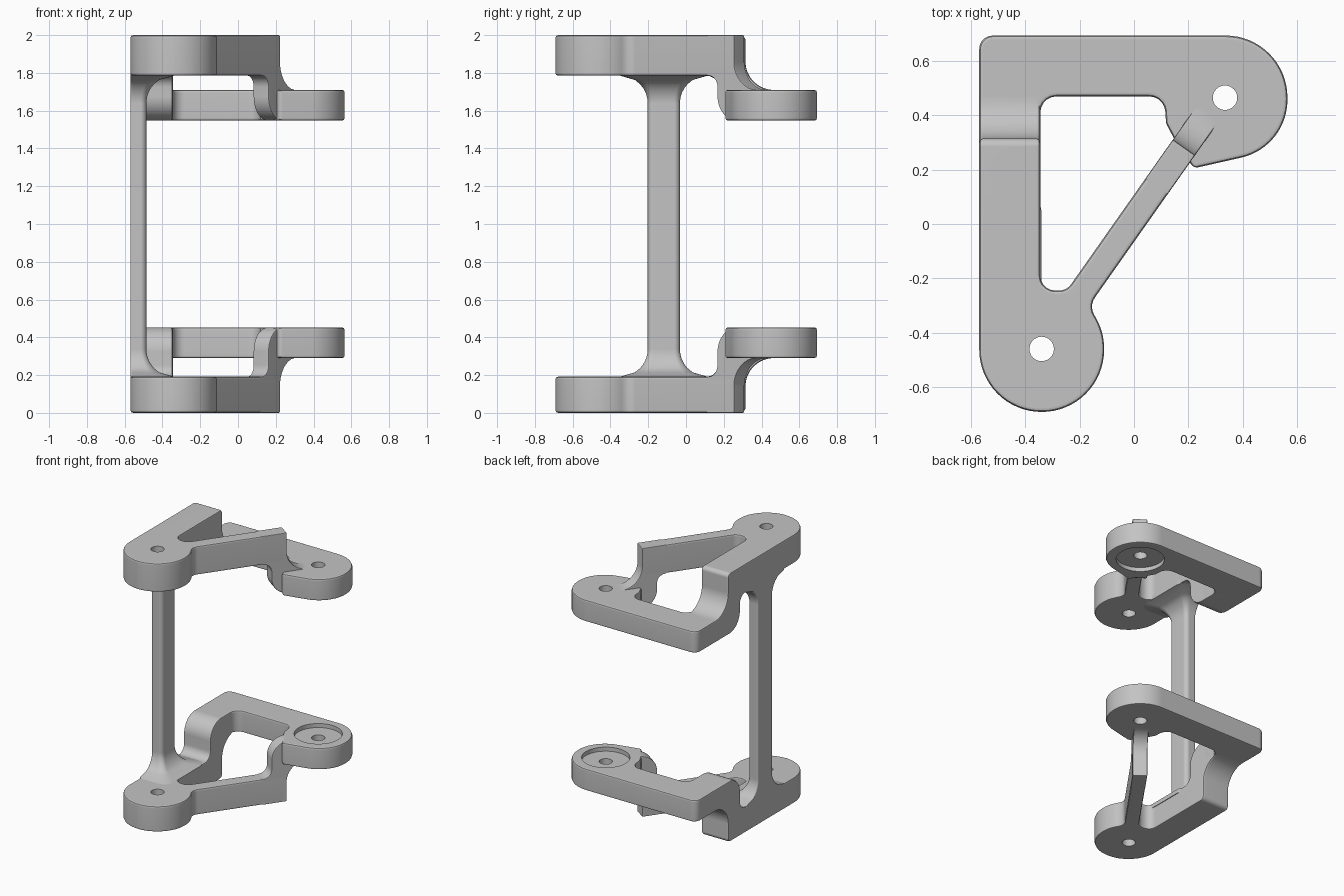
import bpy, bmesh, math
from mathutils import Vector, Matrix

if "Cube" in bpy.data.objects:
    bpy.data.objects.remove(bpy.data.objects["Cube"])

GREY = (0.55, 0.55, 0.55, 1)
mat = bpy.data.materials.new("plain_grey")
mat.use_nodes = True
mat.diffuse_color = GREY
mat.node_tree.nodes["Principled BSDF"].inputs["Base Color"].default_value = GREY

# Heights of a bracket; the lower one is flipped about z = 1
TOP, BACK_TOP, BACK_LOW = 2.0, 1.71, 1.547
UPPER_INNER, LOWER_INNER = 1.785, 1.808
X0, X1 = -0.57, -0.345          # side strip
FRONT_HOLE, BACK_HOLE = (-0.34, -0.46), (0.335, 0.465)
FLARE = 0.145


def fillet(points, steps=None):
    """Turn (u, v, radius) corners into a rounded outline."""
    out = []
    for i, (u, v, r) in enumerate(points):
        p = Vector((u, v))
        if r == 0:
            out.append(p)
            continue
        a = (Vector(points[i - 1][:2]) - p).normalized()
        b = (Vector(points[(i + 1) % len(points)][:2]) - p).normalized()
        half = a.angle(b) / 2
        t = r / math.tan(half)
        c = p + (a + b).normalized() * (r / math.sin(half))
        v0, v1 = p + a * t - c, p + b * t - c
        w = math.pi - 2 * half
        n = steps or (5 if r < 0.1 else 16)
        for k in range(n + 1):
            f = k / n
            out.append(c + (v0 * math.sin((1 - f) * w) + v1 * math.sin(f * w)) / math.sin(w))
    return out


def make_object(name, bm):
    bmesh.ops.recalc_face_normals(bm, faces=bm.faces)
    me = bpy.data.meshes.new(name)
    bm.to_mesh(me)
    bm.free()
    me.materials.append(mat)
    ob = bpy.data.objects.new(name, me)
    bpy.context.collection.objects.link(ob)
    return ob


def apply(ob, mod):
    bpy.ops.object.select_all(action='DESELECT')
    bpy.context.view_layer.objects.active = ob
    ob.select_set(True)
    bpy.ops.object.modifier_apply(modifier=mod.name)


def prism(name, points, frame, depth):
    """Extrude a rounded outline along the frame's third axis and round its rims."""
    bm = bmesh.new()
    face = bm.faces.new([bm.verts.new((p.x, p.y, 0)) for p in fillet(points)])
    ext = bmesh.ops.extrude_face_region(bm, geom=[face])
    moved = [e for e in ext["geom"] if isinstance(e, bmesh.types.BMVert)]
    bmesh.ops.translate(bm, verts=moved, vec=(0, 0, depth))
    bm.transform(frame)
    ob = make_object(name, bm)
    bev = ob.modifiers.new("round", 'BEVEL')
    bev.width, bev.segments = 0.015, 2
    bev.limit_method, bev.angle_limit = 'ANGLE', math.radians(40)
    apply(ob, bev)
    return ob


def drill(ob, centre, radius, low, high):
    bm = bmesh.new()
    bmesh.ops.create_cone(bm, cap_ends=True, segments=40, radius1=radius, radius2=radius,
                          depth=high - low,
                          matrix=Matrix.Translation((*centre, (low + high) / 2)))
    cutter = make_object("cutter", bm)
    cutter.hide_render = True
    cut = ob.modifiers.new("hole", 'BOOLEAN')
    cut.operation, cut.solver, cut.object = 'DIFFERENCE', 'EXACT', cutter
    apply(ob, cut)
    bpy.data.objects.remove(cutter)


def frame(u, v, w, origin):
    m = Matrix((u, v, w)).transposed().to_4x4()
    m.translation = origin
    return m


def bracket(side, inner):
    # Front plate: round eye, side strip and diagonal strut
    front = prism(side + "_front_plate", [
        (X0, 0.26, 0), (X0, -0.692, 0.23), (-0.11, -0.692, 0.229), (-0.11, -0.396, 0.229),
        (-0.166, -0.302, 0.06), (0.225, 0.253, 0.025), (0.143, 0.311, 0.025),
        (-0.248, -0.245, 0.055), (X1, -0.245, 0.055), (X1, 0.26, 0)],
        Matrix.Translation((0, 0, inner)), TOP - inner)
    drill(front, FRONT_HOLE, 0.045, 1.5, 2.2)

    # Back plate: cross bar and round eye with a shallow recess on the inner face
    back = prism(side + "_back_plate", [
        (X0, 0.694, 0.05), (X0, 0.31, 0), (X1, 0.31, 0), (X1, 0.47, 0.06),
        (0.112, 0.47, 0.06), (0.118, 0.37, 0.04), (0.15, 0.31, 0), (0.22, 0.205, 0),
        (0.565, 0.283, 0.218), (0.565, 0.694, 0.228)],
        Matrix.Translation((0, 0, BACK_LOW)), BACK_TOP - BACK_LOW)
    drill(back, BACK_HOLE, 0.045, 1.3, 1.9)
    drill(back, BACK_HOLE, 0.163, 1.4, BACK_LOW + 0.03)

    # Curved step joining the side strip to the cross bar
    strip_step = prism(side + "_strip_step", [
        (0.17, BACK_LOW, 0.128), (0.48, BACK_LOW, 0), (0.48, BACK_TOP, 0),
        (0.315, BACK_TOP, 0.15), (0.315, TOP, 0.03), (0.05, TOP, 0),
        (0.05, inner, 0), (0.17, inner, 0.06)],
        frame((0, 1, 0), (0, 0, 1), (1, 0, 0), (X0, 0, 0)), X1 - X0)

    # Curved step joining the strut to the back eye
    along = Vector((0.576, 0.817, 0)).normalized()
    across = along.cross(Vector((0, 0, 1)))
    strut_step = prism(side + "_strut_step", [
        (0.57, BACK_LOW, 0.128), (0.705, BACK_LOW, 0), (0.73, 1.62, 0), (0.85, 1.62, 0),
        (0.85, BACK_TOP, 0), (0.679, BACK_TOP, 0.15), (0.679, TOP, 0), (0.5, TOP, 0),
        (0.5, inner, 0), (0.57, inner, 0.06)],
        frame(along, (0, 0, 1), across, (-0.248, -0.244, 0)), 0.1)
    return [front, back, strip_step, strut_step]


upper = bracket("upper", UPPER_INNER)
lower = bracket("lower", LOWER_INNER)
flip = Matrix.Translation((0, 0, 2)) @ Matrix.Diagonal((1, 1, -1, 1))
for ob in lower:
    ob.data.transform(flip)
    ob.data.flip_normals()


# Pillar that flares into both brackets
def flare_levels(inner):
    levels = [(inner + 0.03, FLARE)]
    for k in range(11):
        s = math.sin(math.pi / 2 * k / 10)
        levels.append((inner - FLARE * s, FLARE * (1 - math.sin(math.acos(1 - s)))))
    return levels


levels = flare_levels(UPPER_INNER)
levels += [(2 - z, f) for z, f in reversed(flare_levels(LOWER_INNER))]
bm = bmesh.new()
rings = []
for z, f in levels:
    r = 0.03 + 0.3 * f
    outline = fillet([(X0, -0.203 - f, 0.012), (-0.485 + f, -0.203 - f, r),
                      (-0.485 + f, -0.032 + f, r), (X0, -0.032 + f, 0.012)], 6)
    rings.append([bm.verts.new((p.x, p.y, z)) for p in outline])
for ring, following in zip(rings, rings[1:]):
    for i in range(len(ring)):
        bm.faces.new((ring[i - 1], ring[i], following[i], following[i - 1]))
bm.faces.new(rings[0])
bm.faces.new(rings[-1])
parts = upper + lower + [make_object("pillar", bm)]

# Smooth shading that keeps the flat faces flat
bpy.ops.object.select_all(action='DESELECT')
for ob in parts:
    ob.select_set(True)
bpy.context.view_layer.objects.active = parts[0]
bpy.ops.object.shade_smooth_by_angle(angle=math.radians(35))
for ob in parts:
    weighted = ob.modifiers.new("flat_normals", 'WEIGHTED_NORMAL')
    weighted.keep_sharp = True
